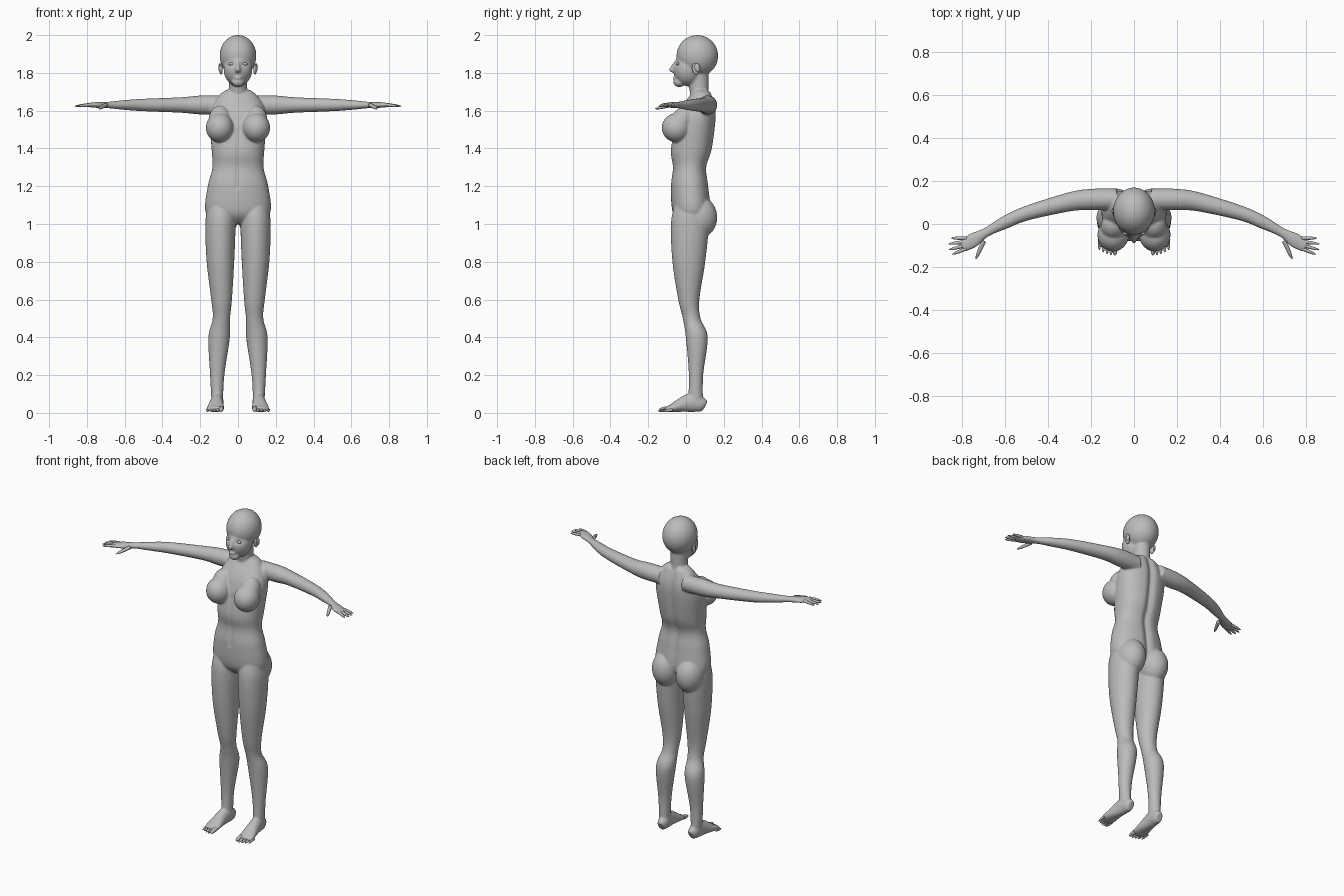
import bpy, bmesh
from math import sin, cos, pi, exp, copysign
from mathutils import Vector, Matrix

cube = bpy.data.objects.get("Cube")
if cube:
    bpy.data.objects.remove(cube)

skin = bpy.data.materials.new("matte_grey")
skin.use_nodes = True
skin.diffuse_color = (.5, .5, .5, 1)
skin.node_tree.nodes["Principled BSDF"].inputs["Base Color"].default_value = skin.diffuse_color

UP = Vector((0, 0, 1))


def smooth_rows(rows, steps):
    """Hermite interpolation between station rows."""
    rows = [Vector(row) for row in rows]
    padded = [rows[0]] + rows + [rows[-1]]
    smooth = []
    for before, start, end, after in zip(padded, padded[1:], padded[2:], padded[3:]):
        leave, arrive = (end - before) / 2, (after - start) / 2
        for step in range(steps):
            t = step / steps
            ease = t * t * (3 - 2 * t)
            smooth.append(start.lerp(end, ease)
                          + leave * t * (1 - t) ** 2 - arrive * t * t * (1 - t))
    return smooth + [rows[-1]]


def loft(bm, rows, side=1, upright=True, sides=32, steps=6, power=1):
    """Skin of elliptical rings; each row is x, y, z, half width, half depth."""
    rows = smooth_rows(rows, steps)
    centres = [row.to_3d() for row in rows]
    rings = []
    for i, row in enumerate(rows):
        across, along = Vector((1, 0, 0)), Vector((0, 1, 0))
        if not upright:
            tangent = centres[min(i + 1, len(rows) - 1)] - centres[max(i - 1, 0)]
            across = tangent.cross(UP).normalized()
            along = across.cross(tangent).normalized()
        ring = []
        for k in range(sides):
            angle = 2 * pi * k / sides
            c = copysign(abs(cos(angle)) ** power, cos(angle))
            s = copysign(abs(sin(angle)) ** power, sin(angle))
            point = centres[i] + across * (c * row[3]) + along * (s * row[4])
            point.x *= side
            ring.append(bm.verts.new(point))
        rings.append(ring)
    faces = [bm.faces.new(rings[0]), bm.faces.new(rings[-1])]
    for lower, upper in zip(rings, rings[1:]):
        for k in range(sides):
            faces.append(bm.faces.new((lower[k - 1], lower[k], upper[k], upper[k - 1])))
    bmesh.ops.recalc_face_normals(bm, faces=faces)
    return [vert for ring in rings for vert in ring]


def ball(bm, centre, radii, tilt=0):
    """Ellipsoid leaning about the x axis."""
    matrix = Matrix.Translation(centre) @ Matrix.Rotation(tilt, 4, 'X') @ Matrix.Diagonal((*radii, 1))
    return bmesh.ops.create_uvsphere(bm, u_segments=48, v_segments=32, radius=1, matrix=matrix)["verts"]


def digit(bm, side, base, angle, length, radius, drop):
    """Finger or toe: a blunt tapered rod pointing along a flat angle."""
    heading = Vector((cos(angle) * length, sin(angle) * length, -drop))
    rows = []
    for k in range(9):
        t = k / 8
        width = radius * max(1 - t ** 4, .05) ** .5 * (1 - t / 5)
        rows.append((*(Vector(base) + heading * t), width, width))
    loft(bm, rows, side, upright=False, sides=12, steps=2)


def finish(bm, name):
    mesh = bpy.data.meshes.new(name)
    bm.to_mesh(mesh)
    bm.free()
    mesh.materials.append(skin)
    mesh.polygons.foreach_set("use_smooth", [True] * len(mesh.polygons))
    ob = bpy.data.objects.new(name, mesh)
    bpy.context.scene.collection.objects.link(ob)
    return ob


body = bmesh.new()

# Torso, with a spine groove and a faint abdominal line
trunk = [(1, .03, .08, .05), (1.06, .03, .17, .1), (1.2, .02, .16, .1), (1.3, .02, .135, .09),
         (1.4, .03, .14, .11), (1.58, .06, .15, .1), (1.68, .08, .1, .06), (1.71, .08, .06, .04)]
torso = loft(body, [(0, y, z, width, depth) for z, y, width, depth in trunk], sides=64, power=.9)
for vert in torso:
    if vert.co.y > .05:
        vert.co.y += -.016 * exp(-(vert.co.x / .02) ** 2)
    elif vert.co.y < 0 and 1.2 < vert.co.z < 1.5:
        vert.co.y += .006 * exp(-(vert.co.x / .01) ** 2)

# Neck
loft(body, [(0, .08, 1.64, .07, .05), (0, .07, 1.7, .05, .05), (0, .06, 1.8, .05, .06)])

# Head: cranium, face with eye sockets, chin
ball(body, (0, .06, 1.89), (.097, .11, .11))
face = ball(body, (0, .01, 1.82), (.076, .076, .09))
for vert in face:
    if vert.co.y < 0:
        across = (abs(vert.co.x) - .036) / .02
        above = (vert.co.z - 1.85) / .014
        vert.co.y += .01 * exp(-across ** 2 - above ** 2)
ball(body, (0, -.035, 1.75), (.033, .032, .025))

# Nose and lips
loft(body, [(0, -.055, 1.86, .007, .008), (0, -.072, 1.815, .013, .018), (0, -.06, 1.8, .007, .007)])
ball(body, (0, -.06, 1.774), (.02, .009, .009))

for side in (1, -1):
    # Legs
    loft(body, [(.09, .02, 1.1, .07, .08), (.093, .02, 1, .08, .1), (.093, .015, .8, .073, .087),
                (.087, .015, .6, .055, .056), (.088, .03, .5, .046, .047), (.1, .057, .4, .057, .058),
                (.11, .053, .2, .038, .038), (.11, .05, .05, .03, .04)], side)
    # Buttocks
    ball(body, (.083 * side, .07, 1.035), (.082, .095, .11))
    # Bust
    ball(body, (.097 * side, -.05, 1.51), (.073, .078, .077), .25)
    ball(body, (.095 * side, -.015, 1.55), (.06, .06, .08), -.4)
    # Arms and palms, sweeping forward towards the hands
    arm = [(.08, .05, .05), (.2, .05, .05), (.3, .044, .041), (.5, .034, .033),
           (.6, .03, .026), (.69, .022, .017), (.75, .034, .015), (.8, .025, .01)]
    loft(body, [(x, .115 - .53 * max(x - .15, 0) ** 2, 1.63, width, depth)
                for x, width, depth in arm], side, upright=False)
    # Feet, resting on the ground
    foot = [(.1, .02, .03), (.08, .03, .04), (.04, .034, .05), (0, .036, .045),
            (-.08, .046, .02), (-.11, .037, .013)]
    loft(body, [(.113 - .08 * y, y, height + .004, width, height)
                for y, width, height in foot], side, upright=False)

# Fuse the overlapping masses into one smooth skin
figure = finish(body, "body")
fuse = figure.modifiers.new("fuse", 'REMESH')
fuse.mode = 'VOXEL'
fuse.voxel_size = .0055
fuse.use_smooth_shade = True
soften = figure.modifiers.new("soften", 'SMOOTH')
soften.iterations = 5

for side, label in ((1, "left"), (-1, "right")):
    # Fingers fan out from the palm, thumb reaching forward
    bm = bmesh.new()
    for i in range(4):
        length = .085 if i in (1, 2) else .072
        digit(bm, side, (.78, -.066 - .016 * i, 1.632), -.13 * i, length, .009, .008)
    digit(bm, side, (.7, -.08, 1.63), -1.15, .09, .011, .02)
    finish(bm, label + "_fingers")

    # Toes shrink towards the outside
    bm = bmesh.new()
    for i in range(5):
        radius = .01 - .0005 * i if i else .014
        tip = .0015 * i * i - .146
        digit(bm, side, (.089 + .018 * i, tip + .05, radius + .008), -pi / 2, .05, radius, .008)
    finish(bm, label + "_toes")

    # Ear
    bm = bmesh.new()
    ball(bm, (.09 * side, .05, 1.82), (.009, .017, .03), .2)
    ball(bm, (.097 * side, .06, 1.828), (.007, .014, .023), .2)
    finish(bm, label + "_ear")

    # Eye
    bm = bmesh.new()
    ball(bm, (.036 * side, -.043, 1.847), (.016, .009, .008))
    finish(bm, label + "_eye")
